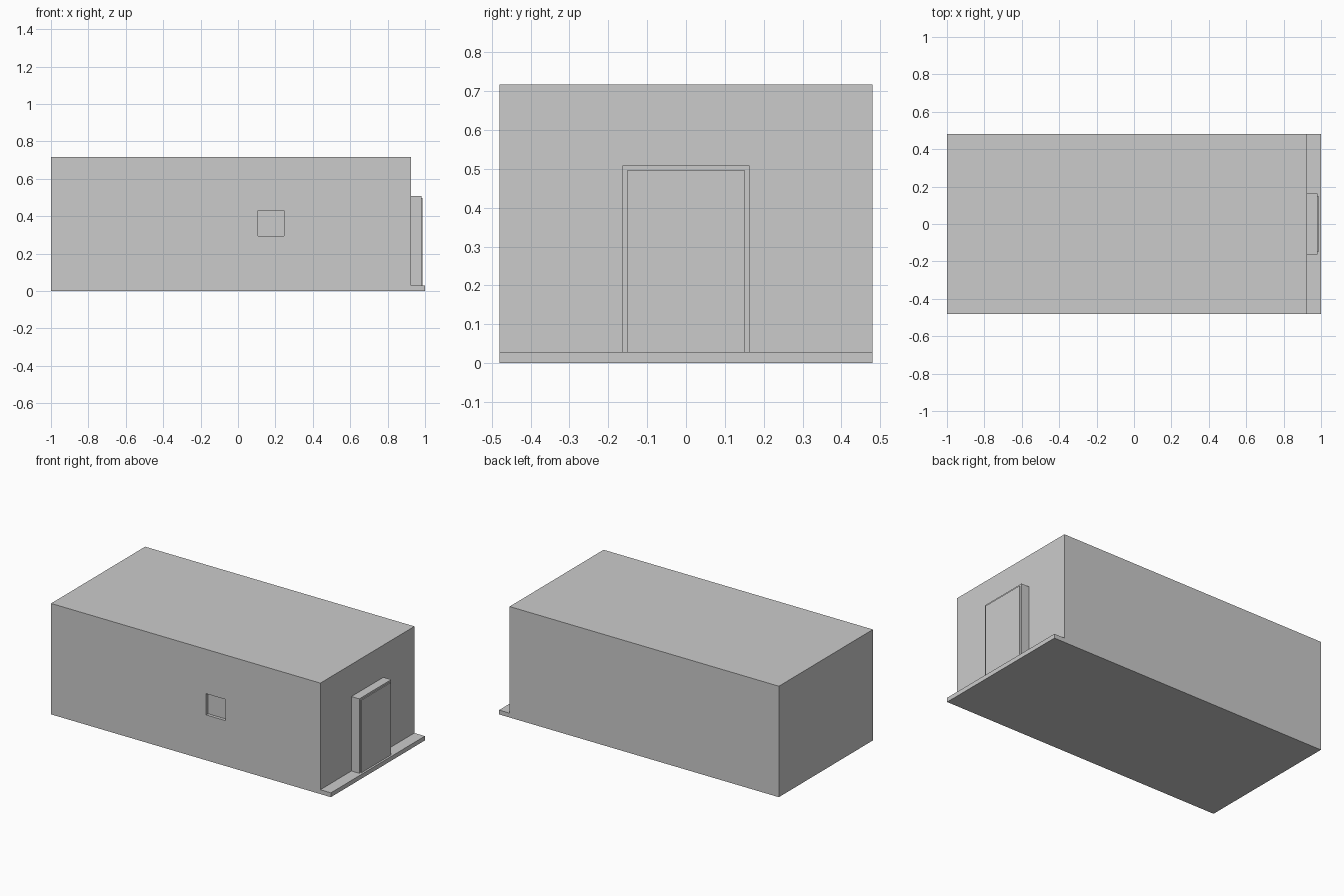
import bpy
import bmesh

if "Cube" in bpy.data.objects:
    bpy.data.objects.remove(bpy.data.objects["Cube"])


def box(name, x, y, z):
    """Axis-aligned box from (min, max) ranges."""
    bm = bmesh.new()
    bmesh.ops.create_cube(bm, size=1)
    for v in bm.verts:
        for i, (lo, hi) in enumerate((x, y, z)):
            v.co[i] = hi if v.co[i] > 0 else lo
    mesh = bpy.data.meshes.new(name)
    bm.to_mesh(mesh)
    bm.free()
    obj = bpy.data.objects.new(name, mesh)
    bpy.context.collection.objects.link(obj)
    return obj


HALF_Y = 0.48
WALL_X = 0.925
FLOOR = 0.028

# Floor slab, projecting as a step at the door end
box("floor_slab", (-1, 1), (-HALF_Y, HALF_Y), (0, FLOOR))

# Main building block
building = box("building_body", (-1, WALL_X), (-HALF_Y, HALF_Y), (FLOOR, 0.717))

# Shallow window recess in the front wall
cutter = box("window_cutter", (0.108, 0.246), (-0.6, -HALF_Y + 0.02), (0.293, 0.43))
cutter.hide_render = True
cutter.hide_viewport = True
cutter.display_type = 'WIRE'
recess = building.modifiers.new("window_recess", 'BOOLEAN')
recess.operation = 'DIFFERENCE'
recess.solver = 'EXACT'
recess.object = cutter

# Door surround and the slightly raised door leaf
box("door_surround", (WALL_X, 0.981), (-0.163, 0.163), (FLOOR, 0.509))
box("door_leaf", (0.981, 0.987), (-0.15, 0.15), (FLOOR, 0.497))
